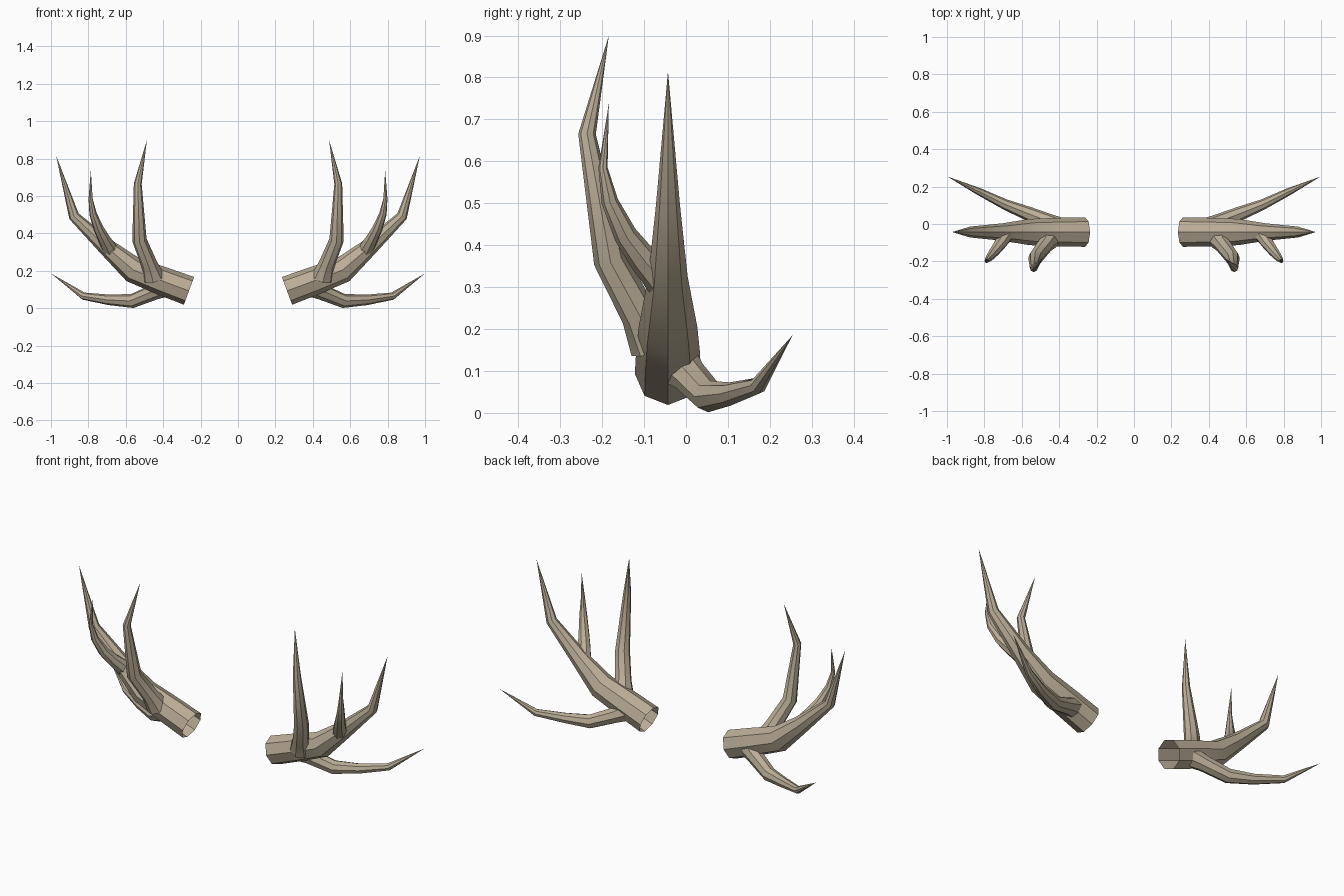
import bpy, bmesh, math
from mathutils import Vector

if "Cube" in bpy.data.objects:
    bpy.data.objects.remove(bpy.data.objects["Cube"])

horn = bpy.data.materials.new("horn_tan")
horn.diffuse_color = (0.50, 0.425, 0.315, 1)
horn.use_nodes = True
horn.node_tree.nodes["Principled BSDF"].inputs["Base Color"].default_value = horn.diffuse_color


def tapered_tube(name, path, sides, ref):
    """Sweep a ring along (x, y, z, radius) points; the last point is a sharp tip."""
    ref = Vector(ref)
    pts = [Vector(p[:3]) for p in path]
    bm = bmesh.new()
    rings = []
    for i, p in enumerate(pts[:-1]):
        t = (pts[i + 1] - p).normalized()
        if i:
            t = (t + (p - pts[i - 1]).normalized()).normalized()
        u = (ref - t * ref.dot(t)).normalized()
        v = t.cross(u)
        r = path[i][3]
        rings.append([bm.verts.new(p + r * (math.cos(a) * u + math.sin(a) * v))
                      for a in (2 * math.pi * k / sides for k in range(sides))])
    tip = bm.verts.new(pts[-1])
    for k in range(sides):
        n = (k + 1) % sides
        for a, b in zip(rings, rings[1:]):
            bm.faces.new((a[k], a[n], b[n], b[k]))
        bm.faces.new((rings[-1][k], rings[-1][n], tip))
    me = bpy.data.meshes.new(name)
    bm.to_mesh(me)
    bm.free()
    me.materials.append(horn)
    ob = bpy.data.objects.new(name, me)
    bpy.context.collection.objects.link(ob)
    # opposite antler
    ob.modifiers.new("mirror", 'MIRROR').use_mirror_merge = False
    bpy.context.view_layer.objects.active = ob
    ob.select_set(True)
    bpy.ops.object.shade_smooth_by_angle(angle=math.radians(30))
    ob.select_set(False)


# main beam, open at the skull end
tapered_tube("main_beam", [
    (0.262, -0.043, 0.093, 0.079), (0.41, -0.043, 0.148, 0.076),
    (0.56, -0.043, 0.205, 0.070), (0.70, -0.043, 0.325, 0.047),
    (0.877, -0.043, 0.492, 0.029), (0.972, -0.043, 0.815, 0)], 8, (0, 1, 0))

# tall front tine, flared where it leaves the beam
tapered_tube("front_tine", [
    (0.452, -0.075, 0.165, 0.062), (0.474, -0.112, 0.235, 0.044),
    (0.527, -0.182, 0.365, 0.039), (0.536, -0.236, 0.665, 0.021),
    (0.487, -0.184, 0.90, 0)], 8, (1, 0, 0))

# small outer tine
tapered_tube("outer_tine", [
    (0.685, -0.055, 0.315, 0.043), (0.715, -0.105, 0.370, 0.034),
    (0.745, -0.145, 0.425, 0.028), (0.775, -0.182, 0.505, 0.020),
    (0.788, -0.198, 0.585, 0.011), (0.787, -0.184, 0.738, 0)], 8, (1, 0, 0))

# low tine sweeping outward and back
tapered_tube("rear_tine", [
    (0.39, -0.02, 0.115, 0.055), (0.445, 0.008, 0.088, 0.043),
    (0.565, 0.055, 0.039, 0.038), (0.69, 0.105, 0.045, 0.028),
    (0.826, 0.172, 0.065, 0.020), (0.998, 0.254, 0.185, 0)], 8, (0, 0, 1))
